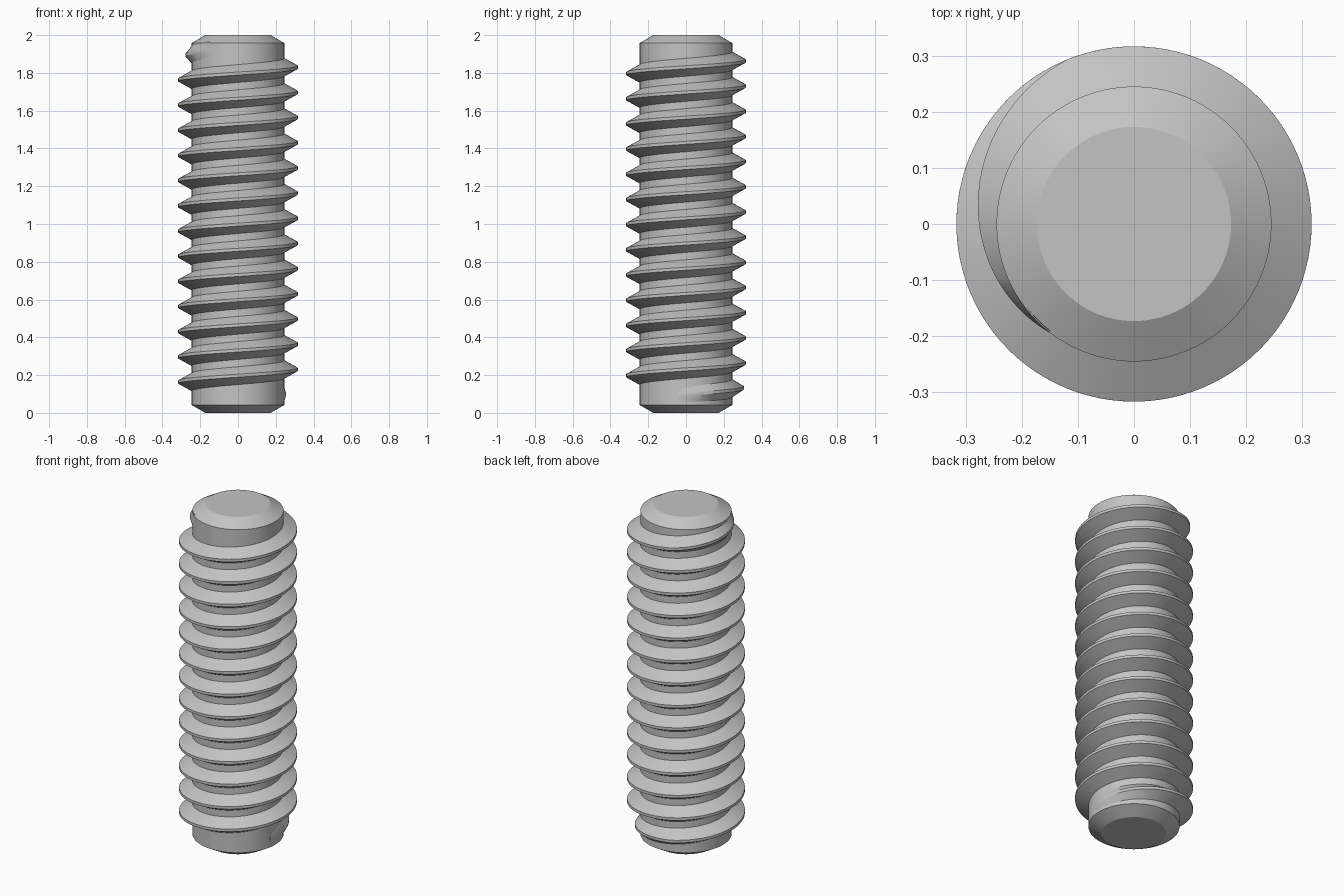
import bpy
import bmesh
from math import cos, sin, pi, radians

SEG = 96                      # steps per turn
CORE, CREST = 0.245, 0.316    # root and crest radii
TIP, CHAMFER = 0.173, 0.042   # end face radius, chamfer height
PITCH = 0.1333
HALF_CREST, HALF_BASE = 0.008, 0.049
SINK = 0.003                  # thread overlap into the core

if "Cube" in bpy.data.objects:
    bpy.data.objects.remove(bpy.data.objects["Cube"], do_unlink=True)

steel = bpy.data.materials.new("grey_steel")
steel.use_nodes = True
colour = (0.55, 0.55, 0.55, 1)
steel.diffuse_color = colour
steel.node_tree.nodes["Principled BSDF"].inputs["Base Color"].default_value = colour


def polar(radius, angle, z):
    return (radius * cos(angle), radius * sin(angle), z)


def finish(bm, name):
    bmesh.ops.recalc_face_normals(bm, faces=bm.faces)
    mesh = bpy.data.meshes.new(name)
    bm.to_mesh(mesh)
    bm.free()
    mesh.materials.append(steel)
    obj = bpy.data.objects.new(name, mesh)
    bpy.context.collection.objects.link(obj)
    bpy.ops.object.select_all(action='DESELECT')
    obj.select_set(True)
    bpy.context.view_layer.objects.active = obj
    bpy.ops.object.shade_smooth_by_angle(angle=radians(25))


def bridge(bm, a, b):
    """Join two closed loops of equal length with quads."""
    for i in range(len(a)):
        j = (i + 1) % len(a)
        bm.faces.new((a[i], a[j], b[j], b[i]))


def skin(loops, name):
    """Closed solid through a row of loops, capped at both ends."""
    bm = bmesh.new()
    rows = [[bm.verts.new(p) for p in loop] for loop in loops]
    for a, b in zip(rows, rows[1:]):
        bridge(bm, a, b)
    bm.faces.new(rows[0])
    bm.faces.new(rows[-1])
    finish(bm, name)


# Core rod with a chamfer at each end
profile = [(TIP, 0), (CORE, CHAMFER), (CORE, 2 - CHAMFER), (TIP, 2)]
skin([[polar(r, 2 * pi * i / SEG, z) for i in range(SEG)] for r, z in profile],
     "core_rod")

# Right-handed thread whose crest sinks into the core at both ends
start, end, fade = radians(-10), radians(13 * 360 + 232), radians(120)
steps = round((end - start) / (2 * pi) * SEG)
sections = []
for i in range(steps + 1):
    angle = start + (end - start) * i / steps
    z = 0.097 + PITCH * angle / (2 * pi)
    height = min(1, (angle - start) / fade, (end - angle) / fade)
    base = CORE - SINK
    crest = CORE + 0.0005 + (CREST - CORE) * height
    sections.append([polar(base, angle, z - HALF_BASE),
                     polar(crest, angle, z - HALF_CREST),
                     polar(crest, angle, z + HALF_CREST),
                     polar(base, angle, z + HALF_BASE)])
skin(sections, "screw_thread")
